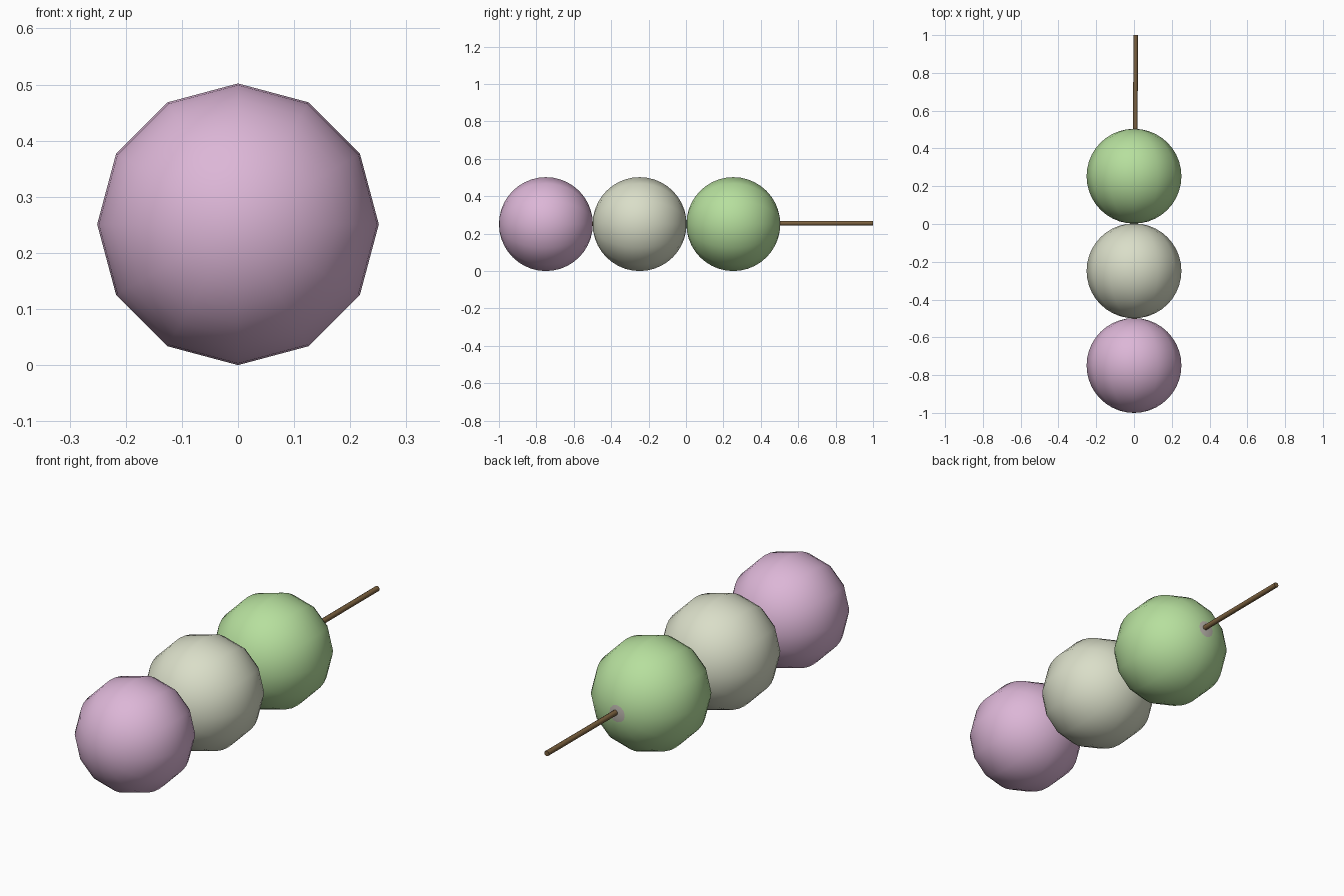
import bpy, bmesh, math
from mathutils import Vector

if "Cube" in bpy.data.objects:
    bpy.data.objects.remove(bpy.data.objects["Cube"])

R = 0.251
SEGMENTS, RINGS = 12, 20


def material(name, rgb):
    m = bpy.data.materials.new(name)
    m.diffuse_color = (*rgb, 1)
    m.use_nodes = True
    m.node_tree.nodes["Principled BSDF"].inputs["Base Color"].default_value = m.diffuse_color
    return m


def finish(name, bm, mats):
    bmesh.ops.recalc_face_normals(bm, faces=bm.faces)
    mesh = bpy.data.meshes.new(name)
    bm.to_mesh(mesh)
    bm.free()
    for m in mats:
        mesh.materials.append(m)
    obj = bpy.data.objects.new(name, mesh)
    bpy.context.collection.objects.link(obj)
    return obj


def dumpling(name, y, mats):
    # 12-sided ball with its poles on the skewer axis
    bm = bmesh.new()
    bmesh.ops.create_uvsphere(bm, u_segments=SEGMENTS, v_segments=RINGS, radius=R)
    for v in bm.verts:
        x, yy, z = v.co
        v.co = (x, z, yy)
    for f in bm.faces:
        f.smooth = True
        # pale patch where the stick comes out
        if len(mats) > 1 and len(f.verts) == 3 and f.calc_center_median().y > 0:
            f.material_index = 1
    obj = finish(name, bm, mats)
    obj.location = (0, y, R)


def skewer(name, start, end, radius, mat):
    # thin round stick between two points
    bm = bmesh.new()
    a, b = Vector(start), Vector(end)
    bmesh.ops.create_cone(bm, cap_ends=True, segments=8, radius1=radius,
                          radius2=radius, depth=(b - a).length)
    for f in bm.faces:
        f.smooth = len(f.verts) == 4
    obj = finish(name, bm, [mat])
    obj.location = (a + b) / 2
    obj.rotation_mode = 'QUATERNION'
    obj.rotation_quaternion = (b - a).to_track_quat('Z', 'Y')


pink = material("pink", (0.72, 0.47, 0.68))
cream = material("cream", (0.70, 0.73, 0.58))
green = material("green", (0.47, 0.74, 0.34))
pale = material("pale_patch", (0.50, 0.47, 0.42))
wood = material("wood", (0.20, 0.12, 0.05))

dumpling("pink_dumpling", -0.749, [pink])
dumpling("cream_dumpling", -0.248, [cream])
dumpling("green_dumpling", 0.253, [green, pale])
skewer("stick", (0.002, -0.8, 0.253), (0.009, 1.0, 0.256), 0.012, wood)
